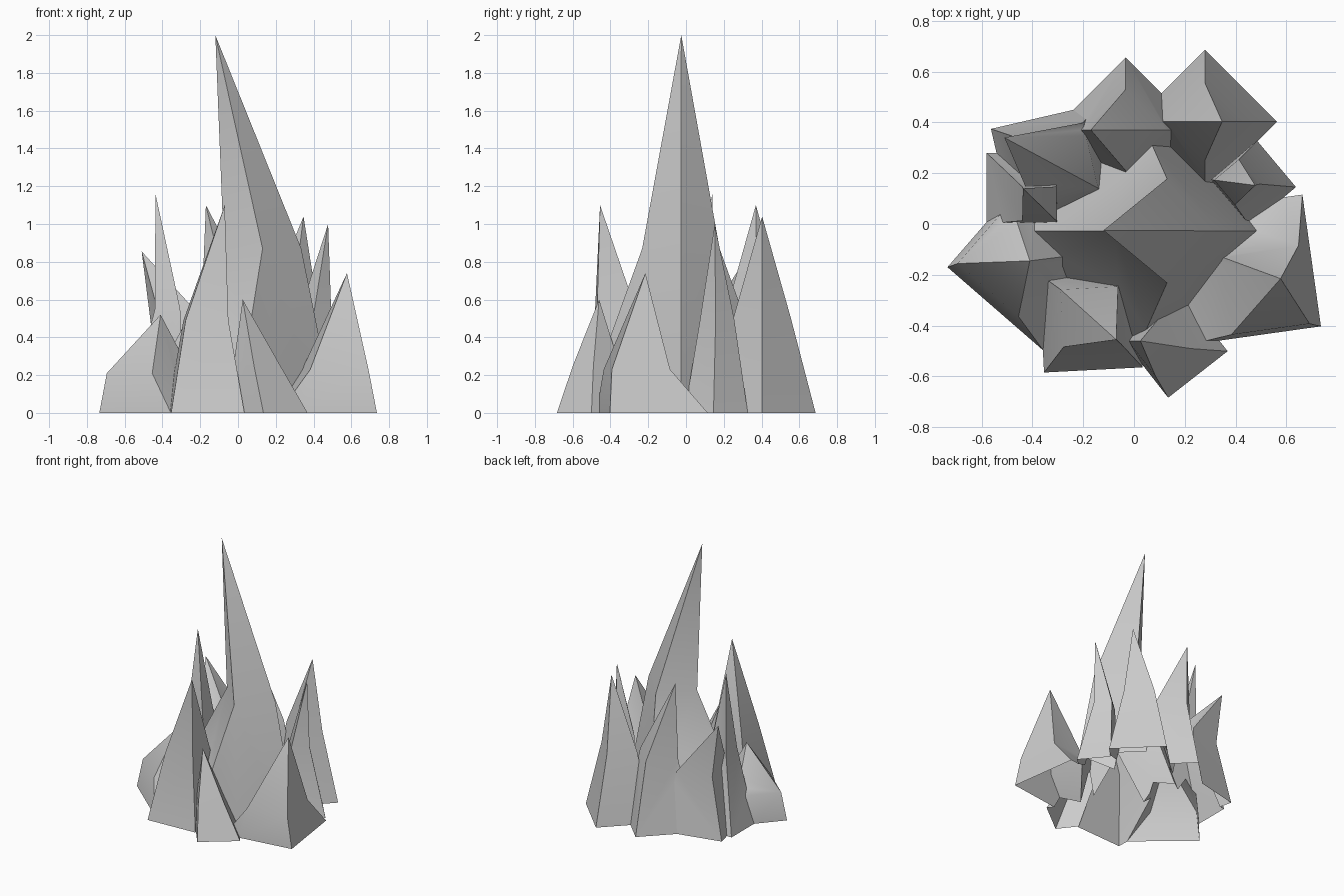
import bpy, bmesh
from math import cos, sin, radians

if "Cube" in bpy.data.objects:
    bpy.data.objects.remove(bpy.data.objects["Cube"])

shards = []

# Four-sided shard: square base, square shoulder, leaning apex, with a buried root below ground
def shard(name, apex, shoulder, base, angle):
    bm = bmesh.new()

    def ring(cx, cy, r, z):
        return [bm.verts.new((cx + r * cos(radians(angle + 90 * i)),
                              cy + r * sin(radians(angle + 90 * i)), z)) for i in range(4)]

    root = ring(*base, -0.1 - 0.013 * len(shards))
    low = ring(*base, 0)
    mid = ring(*shoulder)
    tip = bm.verts.new(apex)
    bm.faces.new(root[::-1])
    for i in range(4):
        j = (i + 1) % 4
        bm.faces.new((root[i], root[j], low[j], low[i]))
        bm.faces.new((low[i], low[j], mid[j], mid[i]))
        bm.faces.new((mid[i], mid[j], tip))
    bmesh.ops.recalc_face_normals(bm, faces=bm.faces)
    mesh = bpy.data.meshes.new(name)
    bm.to_mesh(mesh)
    bm.free()
    obj = bpy.data.objects.new(name, mesh)
    bpy.context.collection.objects.link(obj)
    shards.append(obj)


# Central spire
shard("crystal_cluster", (-0.12, -0.025, 2.0), (0.13, -0.027, 0.205, 0.87), (-0.01, -0.027, 0.52), 0)

# Front shards
shard("front_tall_shard", (-0.07, -0.455, 1.1), (-0.17, -0.365, 0.16, 0.49), (-0.17, -0.38, 0.275), 48)
shard("front_small_shard", (0.025, -0.46, 0.6), (0.10, -0.475, 0.125, 0.25), (0.16, -0.475, 0.21), -97)
shard("front_right_shard", (0.577, -0.215, 0.74), (0.515, -0.26, 0.22, 0.23), (0.44, -0.18, 0.37), -37)
shard("front_left_shard", (-0.41, -0.145, 0.52), (-0.47, -0.14, 0.225, 0.21), (-0.38, -0.145, 0.355), 184)

# Left and back shards
shard("left_tall_shard", (-0.437, 0.14, 1.16), (-0.373, 0.08, 0.095, 0.55), (-0.44, 0.14, 0.198), 45)
shard("back_left_shard", (-0.51, 0.34, 0.855), (-0.30, 0.24, 0.187, 0.45), (-0.30, 0.21, 0.31), 58)
shard("back_middle_shard", (-0.17, 0.37, 1.1), (-0.033, 0.37, 0.16, 0.53), (-0.033, 0.37, 0.285), 0)
shard("back_right_shard", (0.347, 0.403, 1.04), (0.28, 0.403, 0.15, 0.51), (0.28, 0.403, 0.283), 0)
shard("right_shard", (0.477, 0.152, 1.0), (0.405, 0.165, 0.09, 0.5), (0.47, 0.16, 0.168), -5)

# Fuse the shards into one shell
cluster = shards[0]
for other in shards[1:]:
    mod = cluster.modifiers.new(other.name, 'BOOLEAN')
    mod.operation = 'UNION'
    mod.solver = 'EXACT'
    mod.object = other
fused = bpy.data.meshes.new_from_object(cluster.evaluated_get(bpy.context.evaluated_depsgraph_get()))
cluster.modifiers.clear()
cluster.data = fused
for other in shards[1:]:
    bpy.data.objects.remove(other)

# Trim the buried roots, leaving the underside open
bm = bmesh.new()
bm.from_mesh(fused)
bmesh.ops.bisect_plane(bm, geom=bm.verts[:] + bm.edges[:] + bm.faces[:], dist=1e-5,
                       plane_co=(0, 0, 0), plane_no=(0, 0, -1), clear_outer=True)
bm.to_mesh(fused)
bm.free()

# Soft shoulders, crisp ridges
bpy.context.view_layer.objects.active = cluster
cluster.select_set(True)
bpy.ops.object.shade_smooth_by_angle(angle=radians(30))
